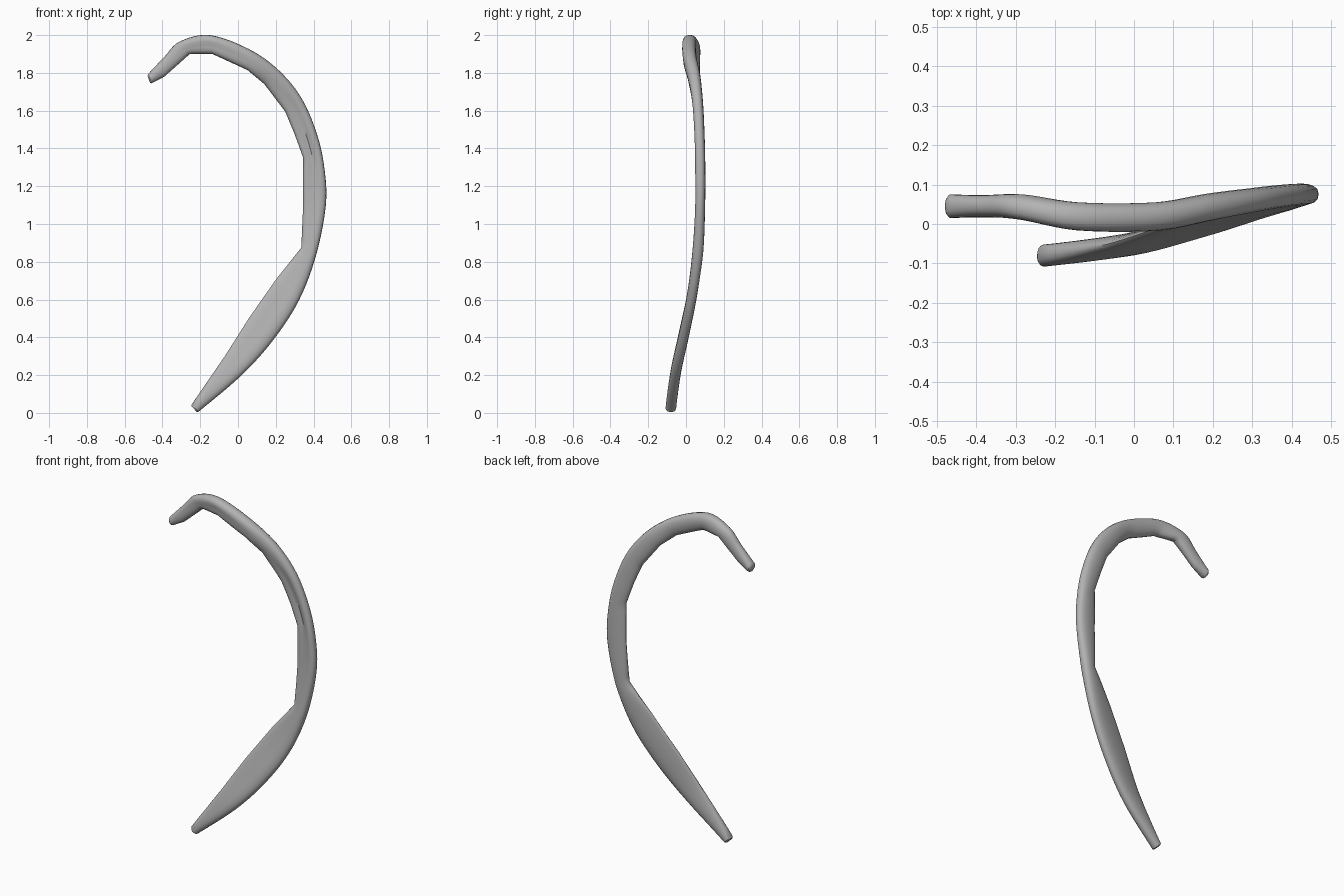
import bpy
import bmesh
import math
from mathutils import Vector

cube = bpy.data.objects.get("Cube")
if cube:
    bpy.data.objects.remove(cube, do_unlink=True)

# Stations along the rib, from the lower tip to the head:
# outer x, outer z, inner x, inner z, centre y, half thickness, inner taper, front groove
STATIONS = [
    (-.21, .005, -.245, .045, -.08, .028, 0, 0),
    (.02, .2, -.07, .3, -.052, .036, .5, .1),
    (.19, .39, .06, .505, -.01, .037, .6, .2),
    (.325, .6, .2, .705, .032, .036, .6, .2),
    (.415, .84, .335, .875, .062, .034, .3, .1),
    (.465, 1.1, .345, 1.1, .074, .033, .4, .3),
    (.458, 1.29, .345, 1.35, .074, .034, .4, .6),
    (.42, 1.47, .3, 1.475, .07, .033, .3, .7),
    (.34, 1.66, .25, 1.595, .06, .034, .2, .4),
    (.22, 1.81, .14, 1.74, .042, .038, .2, 0),
    (.06, 1.925, .05, 1.815, .018, .041, .2, .1),
    (-.15, 2, -.135, 1.9, .018, .041, .2, .2),
    (-.31, 1.965, -.255, 1.9, .042, .033, 0, .1),
    (-.39, 1.885, -.39, 1.78, .045, .028, 0, 0),
    (-.475, 1.795, -.457, 1.745, .045, .03, 0, 0),
]
SIDES = 20
STEPS = 6


def smooth(a, b, c, d, t):
    """Smooth curve value between b and c."""
    return b + .5 * t * (c - a + t * (2 * a - 5 * b + 4 * c - d + t * (3 * (b - c) + d - a)))


def resample(rows):
    """Smooth outer edge, straight facets along the inner edge."""
    last = len(rows) - 1
    result = []
    for i in range(last):
        quad = [rows[max(0, min(last, i + k))] for k in (-1, 0, 1, 2)]
        for s in range(STEPS):
            t = s / STEPS
            row = [smooth(*values, t) for values in zip(*quad)]
            for k in (2, 3):
                row[k] = quad[1][k] * (1 - t) + quad[2][k] * t
            result.append(row)
    result.append(rows[last])
    return result


def section(row, shrink=1, shift=Vector((0, 0, 0))):
    """Flattened oval between the outer and inner edge, hollowed on the front."""
    ox, oz, ix, iz, y, half, taper, groove = row
    outer, inner = Vector((ox, y, oz)), Vector((ix, y, iz))
    points = []
    for k in range(SIDES):
        a = math.tau * k / SIDES
        u = .5 - .5 * math.cos(a) * shrink
        v = math.copysign(abs(math.sin(a)) ** .8, math.sin(a)) * half * shrink
        v *= 1 - taper * u
        if v < 0:
            v *= 1 - groove * math.exp(-((u - .55) / .2) ** 2)
        points.append(outer.lerp(inner, u) + Vector((0, v, 0)) + shift)
    return points


# Bone material
bone = bpy.data.materials.new("bone_grey")
bone.use_nodes = True
colour = (.45, .45, .45, 1)
bone.diffuse_color = colour
shader = next(n for n in bone.node_tree.nodes if n.type == 'BSDF_PRINCIPLED')
shader.inputs["Base Color"].default_value = colour

# Curved shaft with blunt rounded ends
rows = resample(STATIONS)
sections = [section(r) for r in rows]
sections.insert(0, section(rows[0], .75, Vector((-.005, -.002, -.004))))
sections.append(section(rows[-1], .75, Vector((-.006, 0, -.006))))
bm = bmesh.new()
rings = [[bm.verts.new(p) for p in pts] for pts in sections]
for lower, upper in zip(rings, rings[1:]):
    for k in range(SIDES):
        n = (k + 1) % SIDES
        bm.faces.new((lower[k], lower[n], upper[n], upper[k]))
bm.faces.new(rings[0])
bm.faces.new(rings[-1])
bmesh.ops.recalc_face_normals(bm, faces=bm.faces)
mesh = bpy.data.meshes.new("rib_bone")
bm.to_mesh(mesh)
bm.free()
mesh.materials.append(bone)
rib = bpy.data.objects.new("rib_bone", mesh)
bpy.context.collection.objects.link(rib)
bpy.context.view_layer.objects.active = rib
rib.select_set(True)
bpy.ops.object.shade_smooth_by_angle(angle=math.radians(40))
